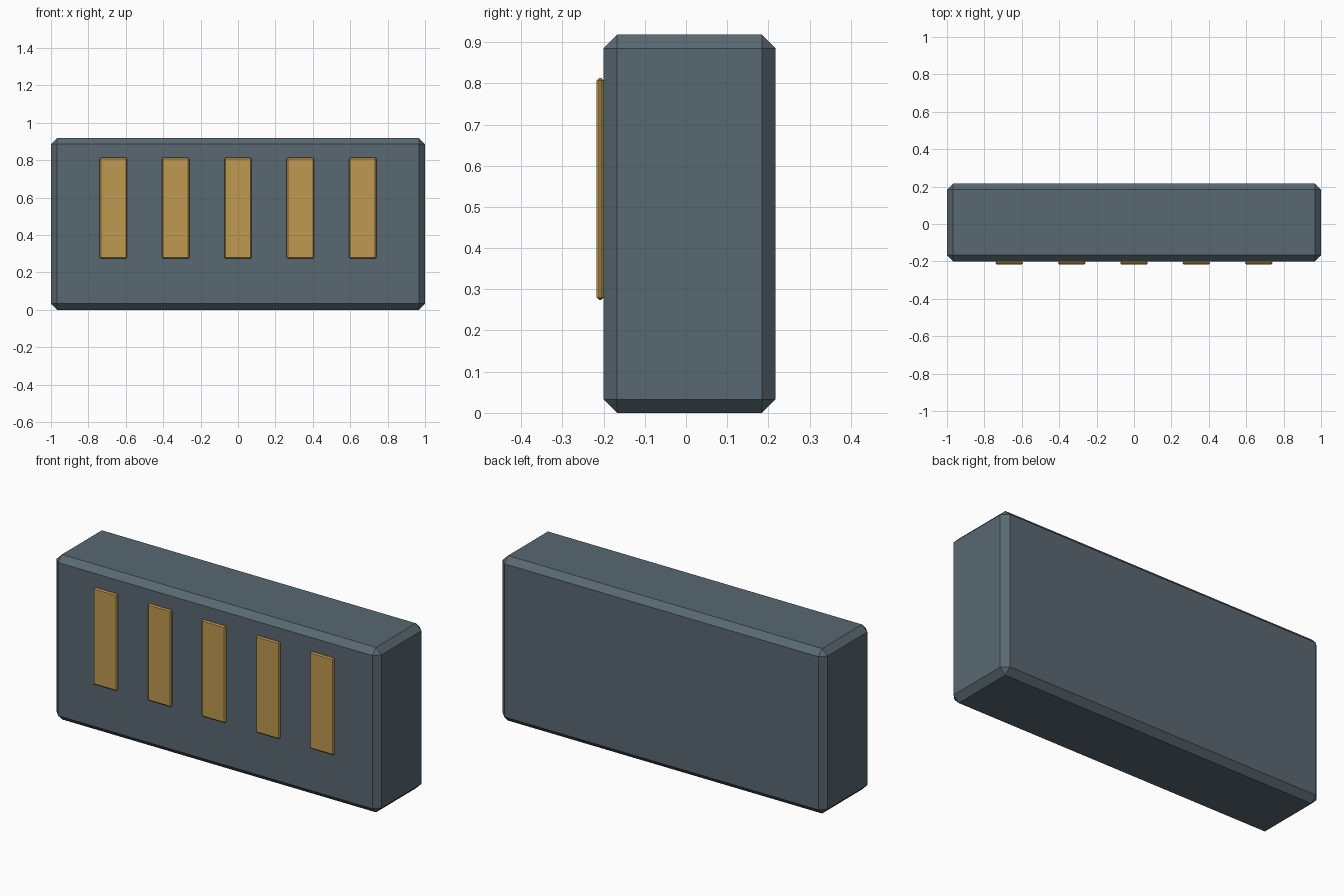
import bpy

if "Cube" in bpy.data.objects:
    bpy.data.objects.remove(bpy.data.objects["Cube"])


def material(name, color):
    mat = bpy.data.materials.new(name)
    mat.diffuse_color = (*color, 1.0)
    mat.use_nodes = True
    mat.node_tree.nodes["Principled BSDF"].inputs["Base Color"].default_value = mat.diffuse_color
    return mat


def chamfered_box(name, lo, hi, bevel, mat):
    centre = [(a + b) / 2 for a, b in zip(lo, hi)]
    bpy.ops.mesh.primitive_cube_add(size=1, location=centre)
    ob = bpy.context.object
    ob.name = name
    ob.scale = [b - a for a, b in zip(lo, hi)]
    bpy.ops.object.transform_apply(location=False, rotation=False, scale=True)
    mod = ob.modifiers.new("chamfer", 'BEVEL')
    mod.width = bevel
    mod.segments = 1
    mod.limit_method = 'NONE'
    ob.data.materials.append(mat)
    return ob


slate = material("slate", (0.10, 0.14, 0.165))
gold = material("gold", (0.53, 0.32, 0.08))

# Main block, with every edge chamfered
chamfered_box("body", (-1, -0.2, 0), (1, 0.217, 0.918), 0.033, slate)

# Row of five raised plates on the front
for i in range(5):
    x = (i - 2) / 3
    chamfered_box(f"front_plate_{i + 1}", (x - 0.073, -0.217, 0.274),
                  (x + 0.073, -0.2, 0.813), 0.006, gold)
